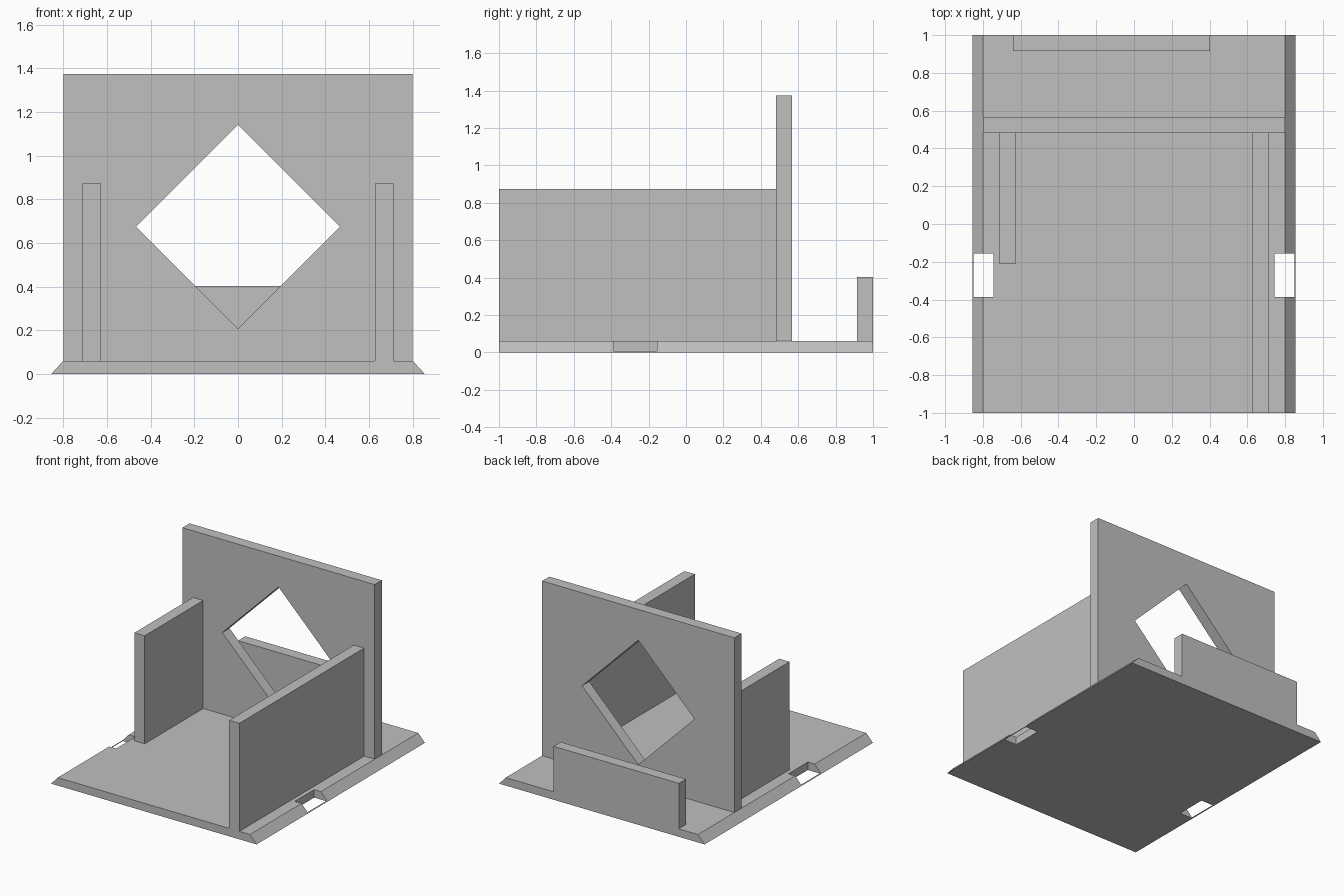
import bpy
import bmesh
from math import pi, sqrt
from mathutils import Matrix, Vector

cube = bpy.data.objects.get("Cube")
if cube:
    bpy.data.objects.remove(cube, do_unlink=True)

grey = bpy.data.materials.new("plain grey")
grey.use_nodes = True
colour = (0.53, 0.53, 0.53, 1)
grey.diffuse_color = colour
grey.node_tree.nodes["Principled BSDF"].inputs["Base Color"].default_value = colour

BASE_TOP = 0.06      # thickness of the base plate
THICK = 0.085        # thickness of every wall
WALL_FRONT = 0.482   # front face of the tall wall


def make_object(name, bm):
    mesh = bpy.data.meshes.new(name)
    bmesh.ops.recalc_face_normals(bm, faces=bm.faces)
    bm.to_mesh(mesh)
    bm.free()
    mesh.materials.append(grey)
    obj = bpy.data.objects.new(name, mesh)
    bpy.context.collection.objects.link(obj)
    return obj


def box(name, x, y, z, turn=0):
    """Box between the given limits, optionally turned about the y axis."""
    size = Vector((x[1] - x[0], y[1] - y[0], z[1] - z[0]))
    centre = Vector((sum(x), sum(y), sum(z))) / 2
    bm = bmesh.new()
    matrix = (Matrix.Translation(centre) @ Matrix.Rotation(turn, 4, 'Y')
              @ Matrix.Diagonal(size).to_4x4())
    bmesh.ops.create_cube(bm, size=1, matrix=matrix)
    return make_object(name, bm)


def cut(target, cutter):
    """Subtract the cutter, then discard it."""
    cutter.hide_render = True
    mod = target.modifiers.new("cut", 'BOOLEAN')
    mod.operation = 'DIFFERENCE'
    mod.solver = 'EXACT'
    mod.object = cutter
    bpy.context.view_layer.objects.active = target
    bpy.ops.object.modifier_apply(modifier=mod.name)
    bpy.data.objects.remove(cutter, do_unlink=True)


# Base plate with sloping sides, extruded from front to back
bm = bmesh.new()
profile = [(-0.855, 0), (0.855, 0), (0.8, BASE_TOP), (-0.8, BASE_TOP)]
face = bm.faces.new([bm.verts.new((x, -1, z)) for x, z in profile])
extruded = bmesh.ops.extrude_face_region(bm, geom=[face])
new_verts = [v for v in extruded["geom"] if isinstance(v, bmesh.types.BMVert)]
bmesh.ops.translate(bm, verts=new_verts, vec=(0, 2, 0))
base = make_object("base_plate", bm)

# Slots through both sloping edges
for side in (-1, 1):
    limits = sorted((side * 0.743, side * 0.849))
    cut(base, box("slot_cutter", limits, (-0.387, -0.156), (-0.1, 0.2)))

# Tall wall with a diamond opening
wall = box("tall_wall", (-0.8, 0.8), (WALL_FRONT, WALL_FRONT + THICK),
           (BASE_TOP, 1.374))
half = 0.468 / sqrt(2)
mid = 0.674
cut(wall, box("diamond_cutter", (-half, half), (0.3, 0.8),
              (mid - half, mid + half), turn=pi / 4))

# Side walls: long on the left, short on the right
inner = 0.627
box("left_side_wall", (inner, inner + THICK), (-1, WALL_FRONT), (BASE_TOP, 0.873))
box("right_side_wall", (-inner - THICK, -inner), (-0.213, WALL_FRONT), (BASE_TOP, 0.873))

# Low wall along the back edge
box("low_back_wall", (-0.64, 0.402), (1 - THICK, 1), (BASE_TOP, 0.402))
